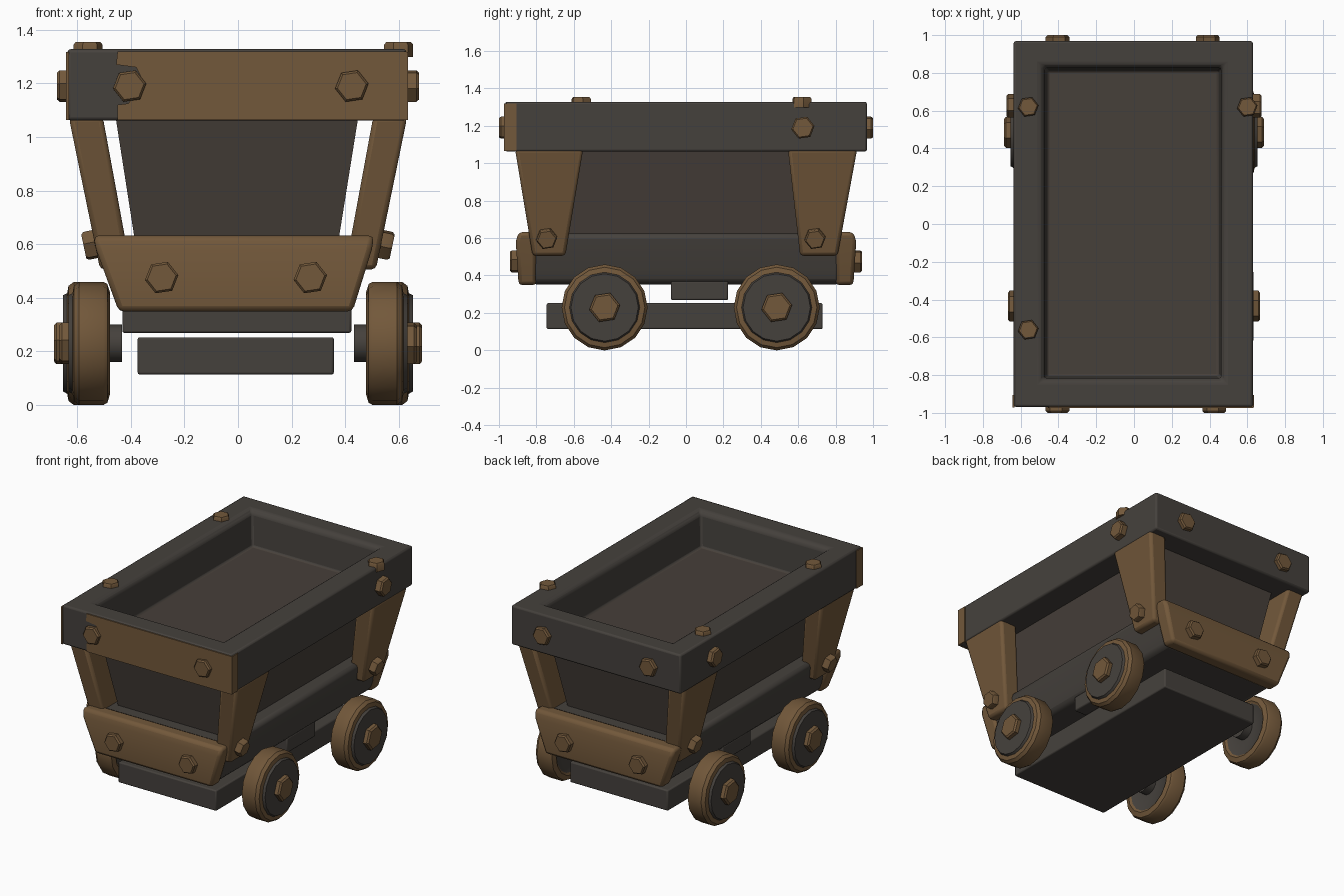
import bpy, bmesh, math
from mathutils import Vector

if "Cube" in bpy.data.objects:
    bpy.data.objects.remove(bpy.data.objects["Cube"])


def material(name, rgb):
    m = bpy.data.materials.new(name)
    m.diffuse_color = (*rgb, 1)
    m.use_nodes = True
    m.node_tree.nodes["Principled BSDF"].inputs["Base Color"].default_value = m.diffuse_color
    return m


RUST = material("rusty_brown", (0.170, 0.098, 0.043))
IRON = material("dark_iron", (0.060, 0.053, 0.046))
TUB = material("warm_dark_iron", (0.062, 0.050, 0.041))


def finish(name, bm, mats, bevel=0.0, angle=35):
    bmesh.ops.recalc_face_normals(bm, faces=bm.faces)
    me = bpy.data.meshes.new(name)
    bm.to_mesh(me)
    bm.free()
    for m in mats:
        me.materials.append(m)
    ob = bpy.data.objects.new(name, me)
    bpy.context.collection.objects.link(ob)
    if bevel:
        mod = ob.modifiers.new("bevel", 'BEVEL')
        mod.width, mod.segments = bevel, 2
        mod.limit_method, mod.angle_limit = 'ANGLE', math.radians(40)
    bpy.ops.object.select_all(action='DESELECT')
    bpy.context.view_layer.objects.active = ob
    ob.select_set(True)
    bpy.ops.object.shade_smooth_by_angle(angle=math.radians(angle))
    return ob


def ring(bm, z, rect):
    x0, x1, y0, y1 = rect
    return [bm.verts.new(p) for p in ((x0, y0, z), (x1, y0, z), (x1, y1, z), (x0, y1, z))]


def stack(name, levels, mat, bevel=0.015, floor_mat=None):
    """Closed solid through rectangular sections given as (z, (x0, x1, y0, y1))."""
    bm = bmesh.new()
    rings = [ring(bm, z, r) for z, r in levels]
    bm.faces.new(rings[0])
    for a, b in zip(rings, rings[1:]):
        for i in range(4):
            bm.faces.new((a[i], a[(i + 1) % 4], b[(i + 1) % 4], b[i]))
    last = bm.faces.new(rings[-1])
    if floor_mat:
        last.material_index = 1
    return finish(name, bm, [mat] + ([floor_mat] if floor_mat else []), bevel)


def lathe(name, loc, direction, profile, sides, mats, spin=0.0, bevel=0.0):
    """Turned solid; profile is (height, radius, material index of band above)."""
    bm = bmesh.new()
    rings = []
    for h, r, _ in profile:
        rings.append([bm.verts.new((r * math.cos(spin + math.tau * i / sides),
                                    r * math.sin(spin + math.tau * i / sides), h))
                      for i in range(sides)])
    bm.faces.new(rings[0]).material_index = profile[0][2]
    for k in range(len(rings) - 1):
        a, b = rings[k], rings[k + 1]
        for i in range(sides):
            j = (i + 1) % sides
            bm.faces.new((a[i], a[j], b[j], b[i])).material_index = profile[k][2]
    bm.faces.new(rings[-1]).material_index = profile[-1][2]
    ob = finish(name, bm, mats, bevel)
    ob.location = loc
    ob.rotation_mode = 'QUATERNION'
    ob.rotation_quaternion = Vector(direction).to_track_quat('Z', 'Y')
    return ob


def bolt(name, loc, direction, height=0.035, r=0.06, spin=0.15):
    prof = [(-0.03, r, 0), (height - 0.01, r, 0), (height, r * 0.86, 0)]
    lathe(name, loc, direction, prof, 6, [RUST], spin)


# Upper rim with its sunken load bed
outer = (-0.637, 0.630, -0.968, 0.968)
stack("rim", [(1.062, outer), (1.328, outer),
              (1.328, (-0.50, 0.485, -0.84, 0.85)),
              (1.305, (-0.475, 0.462, -0.817, 0.827)),
              (1.09, (-0.46, 0.45, -0.805, 0.812))], IRON, 0.012, TUB)

# Rusty front face of the rim, with a chipped left edge
bm = bmesh.new()
outline = [(0.630, 1.064), (0.630, 1.32), (-0.45, 1.32), (-0.455, 1.27), (-0.38, 1.26),
           (-0.35, 1.20), (-0.41, 1.125), (-0.45, 1.12), (-0.45, 1.064)]
face = bm.faces.new([bm.verts.new((x, -0.966, z)) for x, z in outline])
ext = bmesh.ops.extrude_face_region(bm, geom=[face])
for v in ext["geom"]:
    if isinstance(v, bmesh.types.BMVert):
        v.co.y -= 0.008
finish("rim_front_rust", bm, [RUST])
for side, x in (("left", -0.637), ("right", 0.630)):
    r = (x - 0.005, x + 0.005, -0.972, -0.905)
    stack("rim_corner_rust_" + side, [(1.064, r), (1.318, r)], RUST, 0)

# Tapered tub below the rim
stack("tub", [(0.58, (-0.38, 0.37, -0.72, 0.72)),
              (1.08, (-0.458, 0.45, -0.81, 0.81))], TUB, 0.0)

# Chassis with rusty end beams
stack("chassis", [(0.352, (-0.43, 0.42, -0.83, 0.83)),
                  (0.42, (-0.455, 0.445, -0.83, 0.83)),
                  (0.625, (-0.495, 0.48, -0.83, 0.83))], IRON, 0.03)
for name, s in (("front", -1), ("back", 1)):
    y = sorted((s * 0.80, s * 0.895))
    yt = sorted((s * 0.80, s * 0.91))
    stack(name + "_beam", [(0.348, (-0.445, 0.428, *y)), (0.58, (-0.53, 0.50, *yt)),
                           (0.632, (-0.54, 0.508, *y))], RUST, 0.02)
    for x in (-0.285, 0.27):
        bolt(name + "_beam_bolt", (x, s * 0.902, 0.475), (0, s, 0), 0.04, 0.063)
    for x in (-0.405, 0.425 if s < 0 else 0.39):
        bolt(name + "_rim_bolt", (x, s * 0.968, 1.19), (0, s, 0), 0.032, 0.063)

# Slanted corner posts and their bolts
for side, s in (("left", -1), ("right", 1)):
    for end, yb, yt, by in (("front", (-0.82, -0.645), (-0.914, -0.55), -0.745),
                            ("back", (0.61, 0.81), (0.545, 0.915), 0.69)):
        xb, xt = sorted((s * 0.40, s * 0.515)), sorted((s * 0.505, s * 0.632))
        stack(f"{end}_{side}_post", [(0.505, (*xb, *yb)), (1.075, (*xt, *yt))], RUST, 0.018)
        bolt(f"{end}_{side}_post_bolt", (s * 0.535, by, 0.60), (s, 0, -0.21), 0.042, 0.057)
    bolt(side + "_rim_side_bolt", (s * 0.634, 0.625, 1.19), (s, 0, 0), 0.042, 0.063)

# Bolts on top of the rim
for x, y in ((-0.56, 0.62), (0.60, 0.62), (-0.56, -0.56)):
    bolt("rim_top_bolt", (x, y, 1.328), (0, 0, 1), 0.026, 0.055)

# Underside block and plate
r = (-0.432, 0.423, -0.08, 0.225)
stack("under_block", [(0.268, r), (0.37, r)], IRON, 0.008)
r = (-0.375, 0.358, -0.745, 0.73)
stack("under_plate", [(0.113, r), (0.252, r)], IRON, 0.008)

# Wheels: rusty tyre, iron faces, inner stub and outer hub bolt
wheel = [(-0.115, 0.07, 1), (-0.06, 0.07, 1), (-0.06, 0.175, 0), (-0.07, 0.19, 0),
         (-0.06, 0.222, 0), (-0.045, 0.23, 0), (0.045, 0.23, 0), (0.065, 0.215, 0),
         (0.07, 0.188, 1), (0.085, 0.18, 1)]
for side, s in (("left", -1), ("right", 1)):
    for end, y, x in (("front", -0.435, 0.548), ("back", 0.485, 0.568)):
        lathe(f"{end}_{side}_wheel", (s * x, y, 0.229), (s, 0, 0), wheel, 16,
              [RUST, IRON], math.pi / 2)
        bolt(f"{end}_{side}_hub", (s * (x + 0.085), y, 0.229), (s, 0, 0), 0.035, 0.083)
